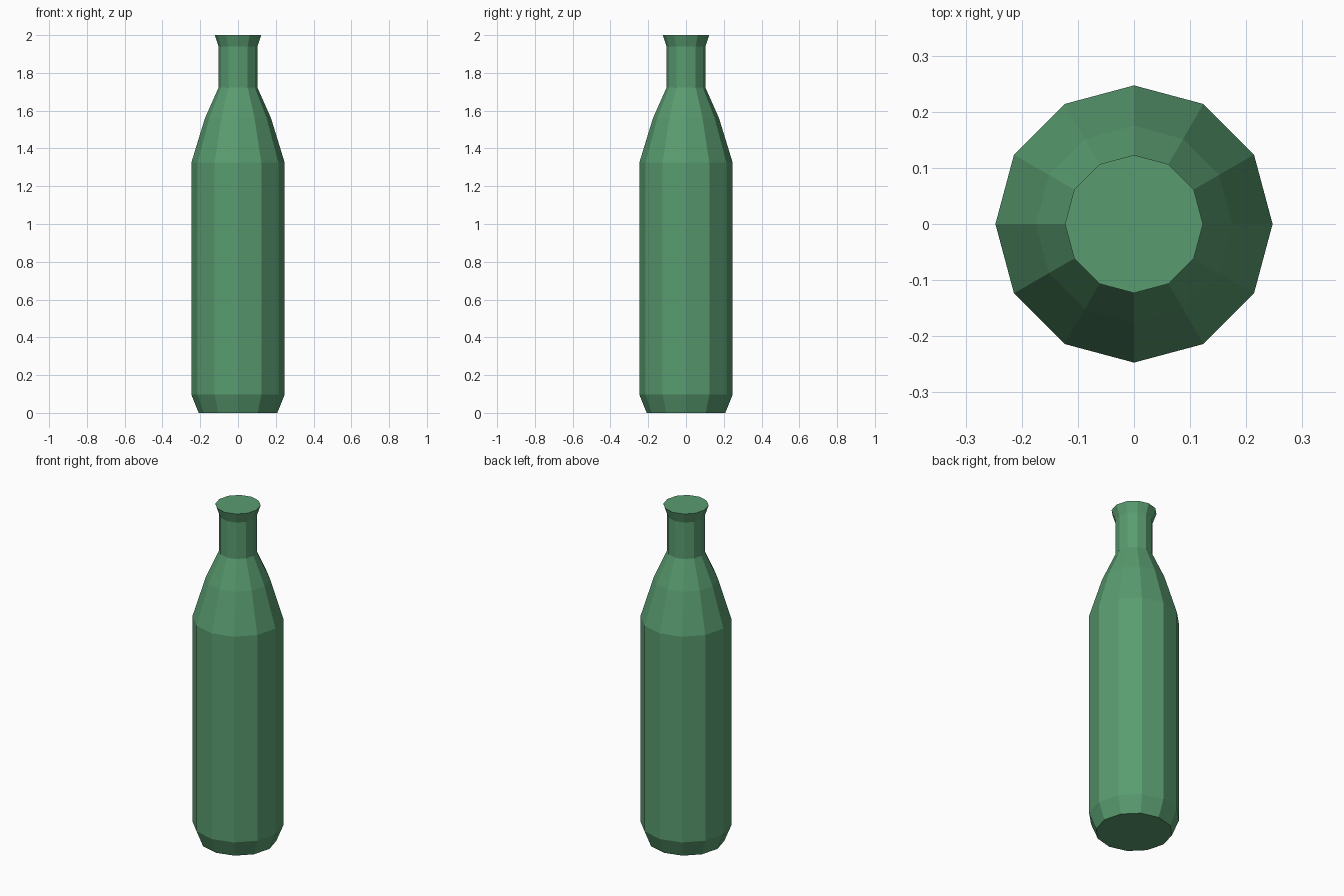
import bpy
import bmesh
from math import cos, sin, tau

cube = bpy.data.objects.get("Cube")
if cube:
    bpy.data.objects.remove(cube, do_unlink=True)

SIDES = 12

# Green glass colour
glass = bpy.data.materials.new("bottle_green")
glass.use_nodes = True
colour = (0.10, 0.33, 0.16, 1.0)
glass.diffuse_color = colour
glass.node_tree.nodes["Principled BSDF"].inputs["Base Color"].default_value = colour

# Bottle outline as (radius, height), from base to lip
profile = [
    (0.208, 0.0),    # base
    (0.247, 0.097),  # body bottom
    (0.247, 1.325),  # shoulder start
    (0.175, 1.56),   # shoulder bend
    (0.103, 1.722),  # neck bottom
    (0.103, 1.94),   # neck top
    (0.123, 2.0),    # lip
]

# Spin the outline into a closed faceted body
bm = bmesh.new()
rings = []
for radius, height in profile:
    angles = [tau * i / SIDES for i in range(SIDES)]
    rings.append([bm.verts.new((radius * cos(a), radius * sin(a), height)) for a in angles])

for lower, upper in zip(rings, rings[1:]):
    for i in range(SIDES):
        j = (i + 1) % SIDES
        bm.faces.new((lower[i], lower[j], upper[j], upper[i]))

# Flat base and capped mouth
bm.faces.new(reversed(rings[0]))
bm.faces.new(rings[-1])

mesh = bpy.data.meshes.new("bottle")
bm.to_mesh(mesh)
bm.free()
mesh.materials.append(glass)
bottle = bpy.data.objects.new("bottle", mesh)
bpy.context.collection.objects.link(bottle)
